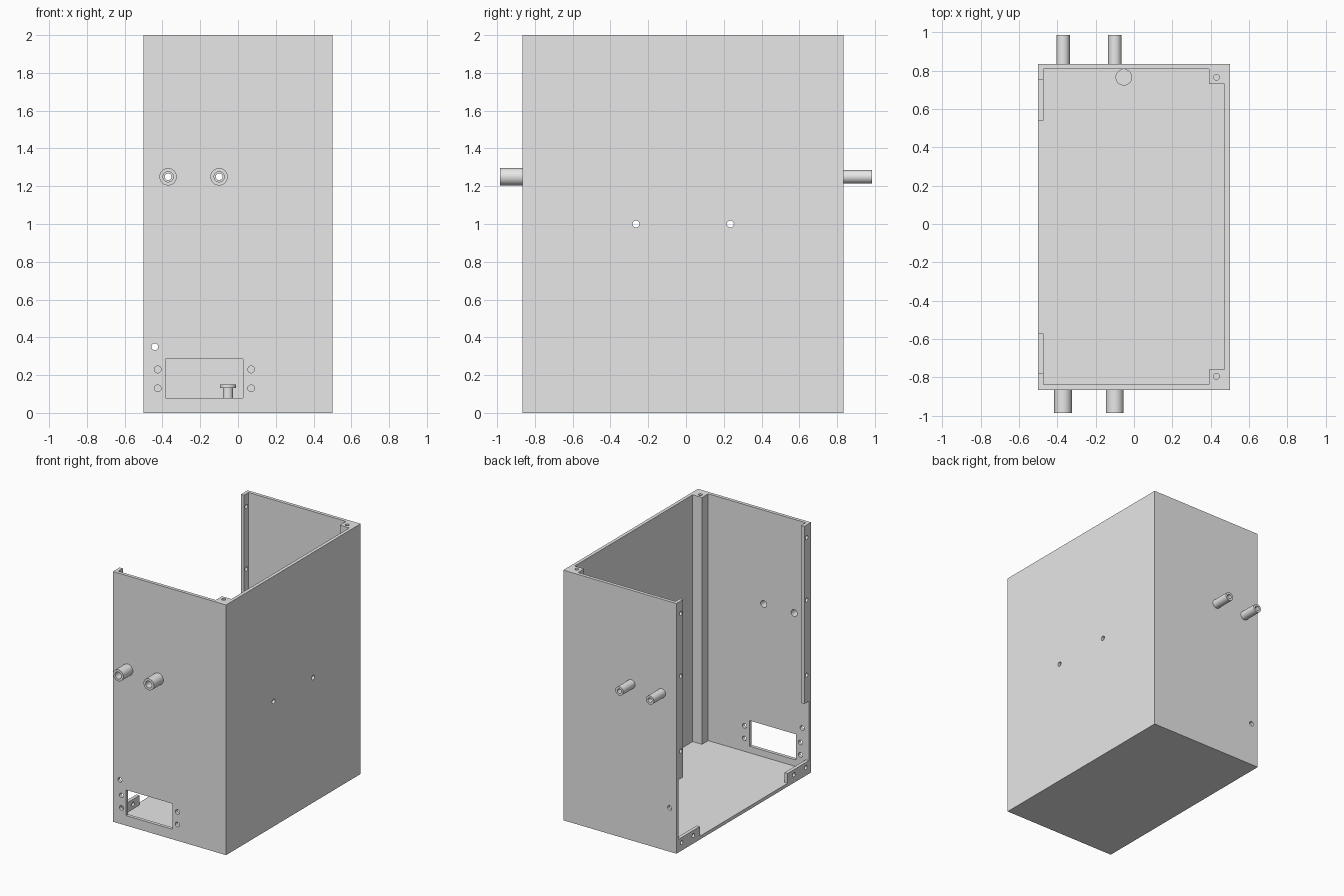
import bpy, bmesh
from math import pi
from mathutils import Matrix, Vector

cube = bpy.data.objects.get("Cube")
if cube:
    bpy.data.objects.remove(cube, do_unlink=True)

# One grey material
grey = bpy.data.materials.new("plain grey")
grey.use_nodes = True
COLOR = (0.8, 0.8, 0.8, 1)
grey.diffuse_color = COLOR
grey.node_tree.nodes["Principled BSDF"].inputs["Base Color"].default_value = COLOR

TURN = {"x": Matrix.Rotation(pi / 2, 4, "Y"),
        "y": Matrix.Rotation(pi / 2, 4, "X"),
        "z": Matrix.Identity(4)}
parts = []


def add_box(bm, lo, hi):
    lo, hi = Vector(lo), Vector(hi)
    m = Matrix.Translation((lo + hi) / 2) @ Matrix.Diagonal((*(hi - lo), 1))
    bmesh.ops.create_cube(bm, size=1, matrix=m)


def add_rod(bm, center, r, length, axis):
    bmesh.ops.create_cone(bm, cap_ends=True, segments=32, radius1=r, radius2=r, depth=length,
                          matrix=Matrix.Translation(center) @ TURN[axis])


def to_object(name, bm):
    mesh = bpy.data.meshes.new(name)
    bm.to_mesh(mesh)
    bm.free()
    ob = bpy.data.objects.new(name, mesh)
    bpy.context.collection.objects.link(ob)
    return ob


def part(name, solids, holes=()):
    """Make a part from (function, arguments) solids and cut the holes out of it."""
    bm = bmesh.new()
    for fn, *args in solids:
        fn(bm, *args)
    ob = to_object(name, bm)
    if holes:
        bm = bmesh.new()
        for fn, *args in holes:
            fn(bm, *args)
        cutter = to_object(name + "_cutter", bm)
        cutter.hide_render = True
        mod = ob.modifiers.new("holes", "BOOLEAN")
        mod.operation, mod.solver, mod.object = "DIFFERENCE", "EXACT", cutter
        bpy.context.view_layer.update()
        graph = bpy.context.evaluated_depsgraph_get()
        cut = bpy.data.meshes.new_from_object(ob.evaluated_get(graph))
        ob.modifiers.clear()
        ob.data = cut
        bpy.data.objects.remove(cutter, do_unlink=True)
    ob.data.materials.clear()
    ob.data.materials.append(grey)
    parts.append(ob)
    return ob


W, T, H = 0.5, 0.027, 2.0          # half width, wall thickness, height
MID, HALF = -0.015, 0.85           # middle and half length along y
INNER = HALF - T
BACK, FRONT = MID + HALF, MID - HALF
PIPE_X, PIPE_Z = (-0.37, -0.1), 1.25
HOLE = 0.018

# Floor and closed side wall
part("floor", [(add_box, (-W, MID - INNER, 0), (W - T, MID + INNER, T))])
part("side_wall", [(add_box, (W - T, MID - INNER, 0), (W, MID + INNER, H))],
     [(add_rod, (W, y, 1), HOLE, 0.2, "x") for y in (-0.265, 0.235)])

# Front wall with socket opening, screw holes and pipe bores
front_holes = [(add_box, (-0.385, FRONT - 0.1, 0.08), (0.027, FRONT + 0.1, 0.285)),
               (add_rod, (-0.44, FRONT, 0.35), HOLE, 0.2, "y")]
front_holes += [(add_rod, (x, FRONT, z), HOLE, 0.2, "y") for x in (-0.425, 0.07) for z in (0.13, 0.23)]
front_holes += [(add_rod, (x, FRONT, PIPE_Z), 0.027, 0.2, "y") for x in PIPE_X]
part("front_wall", [(add_box, (-W, FRONT, 0), (W, FRONT + T, H))], front_holes)

# Back wall
back_holes = [(add_rod, (-0.44, BACK, 0.35), HOLE, 0.2, "y")]
back_holes += [(add_rod, (x, BACK, PIPE_Z), HOLE, 0.2, "y") for x in PIPE_X]
part("back_wall", [(add_box, (-W, BACK - T, 0), (W, BACK, H))], back_holes)

# Pipe stubs on the front and back
for i, x in enumerate(PIPE_X, 1):
    for end, y, r, bore, length in (("front", FRONT - 0.06, 0.046, 0.027, 0.12),
                                    ("back", BACK + 0.075, 0.035, HOLE, 0.15)):
        part(f"{end}_pipe_{i}", [(add_rod, (x, y, PIPE_Z), r, length, "y")],
             [(add_rod, (x, y, PIPE_Z), bore, 0.4, "y")])

# Corner posts, side flanges and floor brackets at both ends
for end, s in (("front", -1), ("back", 1)):
    def span(a, b):
        return sorted((MID + s * a, MID + s * b))

    y0, y1 = span(0.745, INNER)
    part(f"{end}_corner_post", [(add_box, (0.39, y0, T), (W - T, y1, H))],
         [(add_rod, (0.43, MID + s * 0.78, H), 0.015, 0.4, "z")])
    y0, y1 = span(0.765, INNER)
    part(f"{end}_flange", [(add_box, (-W, y0, 0.58), (-W + T, y1, H))],
         [(add_rod, (-W, MID + s * 0.795, z), 0.016, 0.2, "x") for z in (0.8, 1.4, 1.9)])
    y0, y1 = span(0.555, INNER)
    part(f"{end}_floor_bracket", [(add_box, (-W, y0, T), (-W + T, y1, 0.105))],
         [(add_rod, (-W, MID + s * d, 0.064), 0.016, 0.2, "x") for d in (0.635, 0.785)])

# Mushroom-shaped peg standing on the floor by the back wall
part("floor_peg_stem", [(add_rod, (-0.053, 0.765, 0.079), 0.027, 0.104, "z")])
part("floor_peg_head", [(add_rod, (-0.053, 0.765, 0.141), 0.043, 0.02, "z")])

# Smooth the round surfaces, keep edges sharp
bpy.ops.object.select_all(action="DESELECT")
for ob in parts:
    ob.select_set(True)
bpy.context.view_layer.objects.active = parts[0]
bpy.ops.object.shade_smooth_by_angle()
